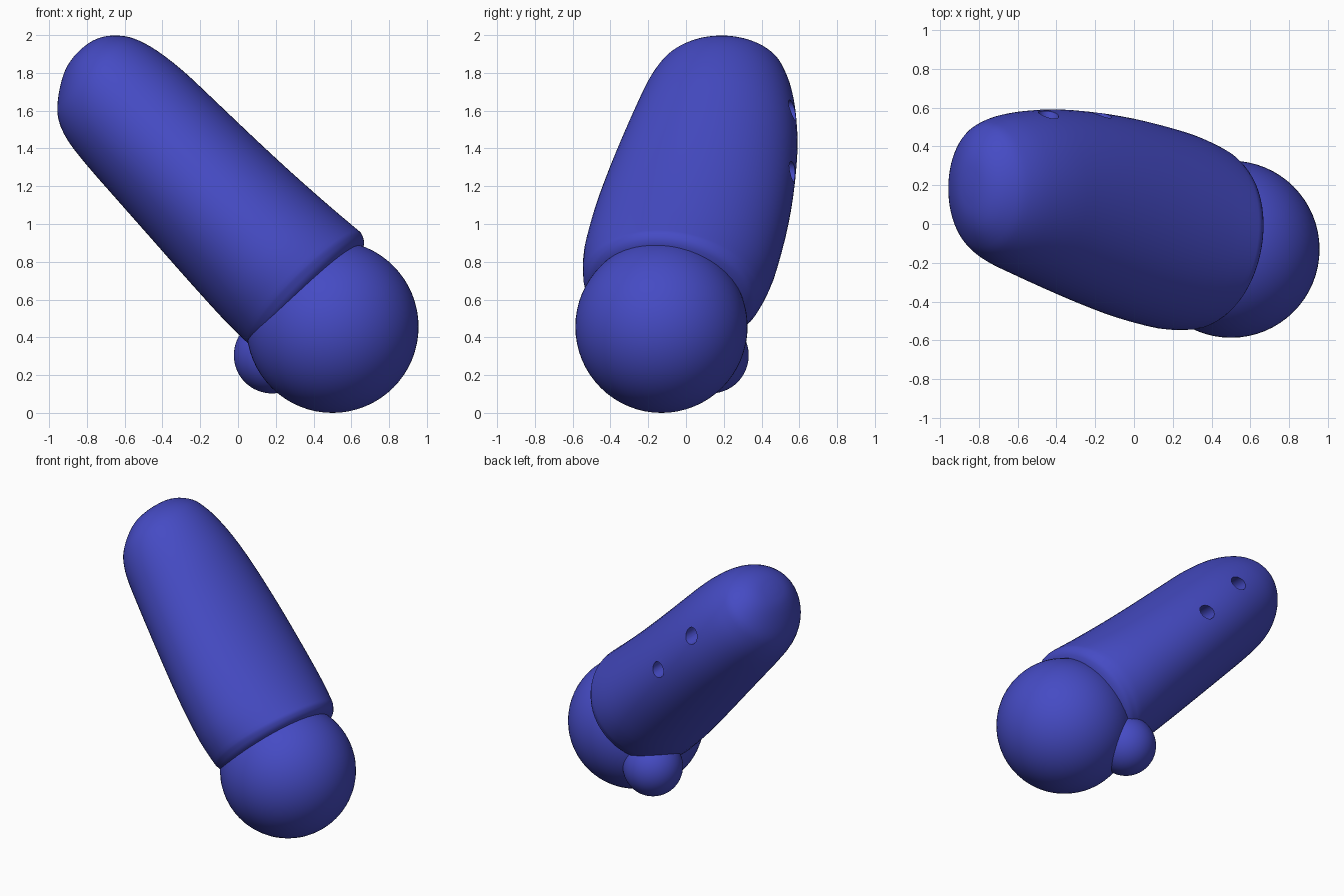
import bpy, bmesh, math
from mathutils import Vector

if "Cube" in bpy.data.objects:
    bpy.data.objects.remove(bpy.data.objects["Cube"])

blue = bpy.data.materials.new("blue")
blue.diffuse_color = (0.06, 0.07, 0.55, 1)
blue.use_nodes = True
blue.node_tree.nodes["Principled BSDF"].inputs["Base Color"].default_value = blue.diffuse_color


def smooth(ob, angle=40):
    bpy.ops.object.select_all(action='DESELECT')
    ob.select_set(True)
    bpy.context.view_layer.objects.active = ob
    bpy.ops.object.shade_smooth_by_angle(angle=math.radians(angle))


def ball(name, centre, radius):
    bpy.ops.mesh.primitive_uv_sphere_add(segments=64, ring_count=32, radius=radius, location=centre)
    ob = bpy.context.object
    ob.name = name
    ob.data.materials.append(blue)
    smooth(ob)


def catmull(a, b, c, d, f):
    return [0.5 * (2*q + (r-p)*f + (2*p-5*q+4*r-s)*f*f + (3*q-p-3*r+s)*f**3)
            for p, q, r, s in zip(a, b, c, d)]


# Leaning body: sections given as t = z-x, range of x+z, range of y
SECTIONS = [
    (.18, .55, 1.40, -.44, .28), (.23, .45, 1.55, -.51, .35),
    (.29, .425, 1.60, -.535, .38), (.36, .42, 1.60, -.545, .41),
    (.60, .42, 1.58, -.54, .47), (1.0, .44, 1.555, -.49, .53),
    (1.4, .465, 1.54, -.42, .57), (1.8, .49, 1.53, -.34, .59),
    (2.1, .51, 1.52, -.275, .585), (2.34, .54, 1.49, -.22, .565),
    (2.5, .60, 1.445, -.17, .535), (2.6, .69, 1.39, -.12, .50),
    (2.69, .82, 1.30, -.04, .42), (2.74, .93, 1.20, .05, .33),
    (2.757, 1.03, 1.10, .15, .22)]
SIDES, STEPS = 64, 3
fine = []
for i in range(len(SECTIONS) - 1):
    quad = [SECTIONS[min(max(i + k, 0), len(SECTIONS) - 1)] for k in (-1, 0, 1, 2)]
    fine += [catmull(*quad, j / STEPS) for j in range(STEPS)]
fine.append(SECTIONS[-1])

bm = bmesh.new()
rings = []
for t, ulo, uhi, ylo, yhi in fine:
    shear = 0.24 * max(0, 1 - t / 2.76)
    ring = []
    for k in range(SIDES):
        a = 2 * math.pi * k / SIDES
        u = (ulo + uhi) / 2 + (uhi - ulo) / 2 * math.cos(a)
        dy = (yhi - ylo) / 2 * math.sin(a)
        tt = t - shear * dy
        ring.append(bm.verts.new(((u - tt) / 2, (ylo + yhi) / 2 + dy, (u + tt) / 2)))
    rings.append(ring)
for r0, r1 in zip(rings, rings[1:]):
    for k in range(SIDES):
        n = (k + 1) % SIDES
        bm.faces.new((r0[k], r0[n], r1[n], r1[k]))
bm.faces.new(rings[0])
bm.faces.new(rings[-1])
bmesh.ops.recalc_face_normals(bm, faces=bm.faces)
mesh = bpy.data.meshes.new("body")
bm.to_mesh(mesh)
bm.free()
body = bpy.data.objects.new("body", mesh)
bpy.context.collection.objects.link(body)
mesh.materials.append(blue)

# Two blind round holes drilled in the back of the body
inward = Vector((-.12, -1, .12)).normalized()
for mouth in ((-.44, .57, 1.60), (-.17, .54, 1.28)):
    bpy.ops.mesh.primitive_cylinder_add(vertices=32, radius=.053, depth=.8, location=Vector(mouth) + inward * .05)
    cutter = bpy.context.object
    cutter.name = "hole_cutter"
    cutter.hide_render = True
    cutter.rotation_euler = inward.to_track_quat('Z', 'Y').to_euler()
    bpy.context.view_layer.objects.active = body
    mod = body.modifiers.new("hole", 'BOOLEAN')
    mod.operation = 'DIFFERENCE'
    mod.solver = 'EXACT'
    mod.object = cutter
    bpy.ops.object.modifier_apply(modifier=mod.name)
    bpy.data.objects.remove(cutter)
smooth(body)

# Large and small balls at the foot
ball("large_ball", (.50, -.13, .456), .456)
ball("small_ball", (.18, .13, .305), .202)
